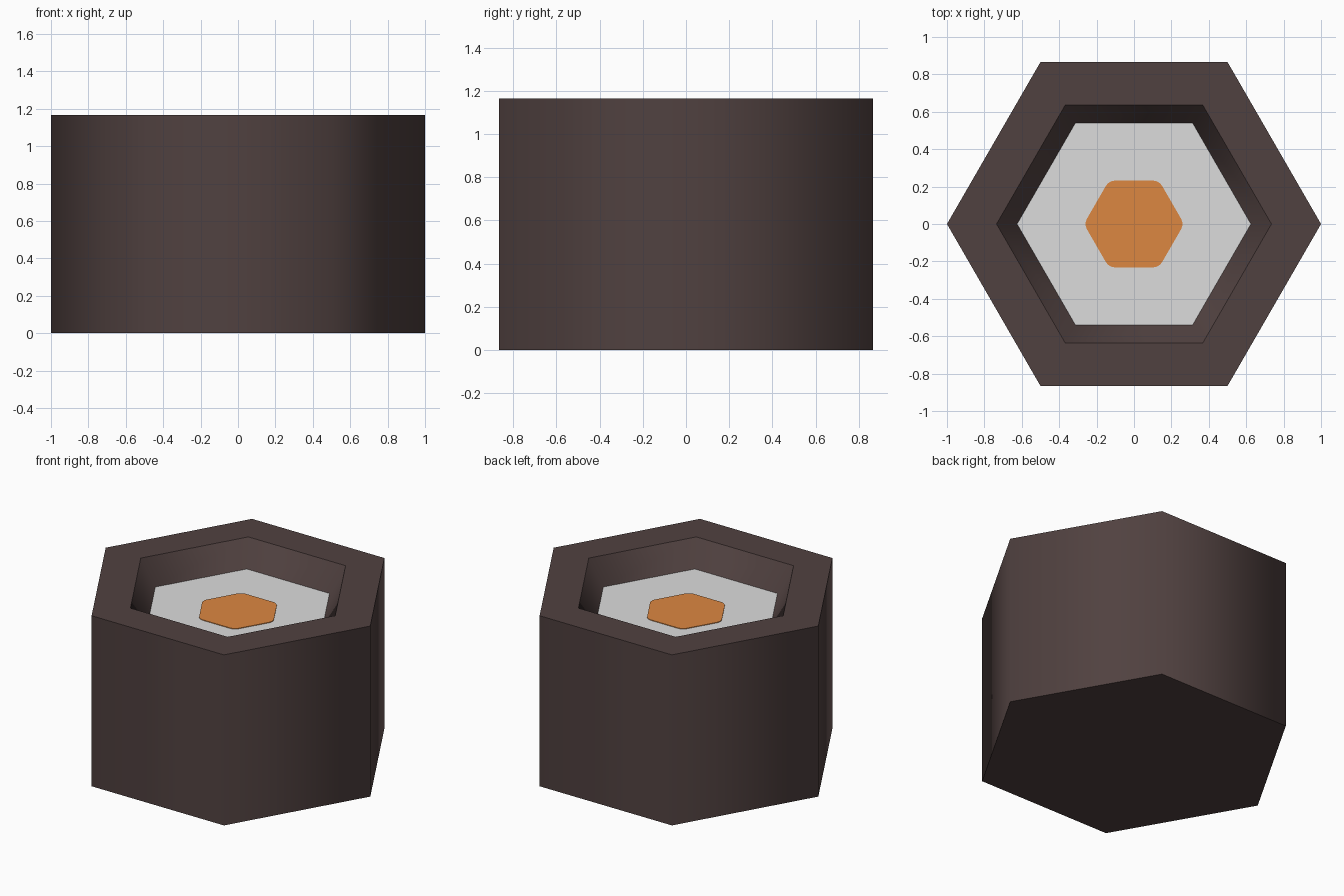
import bpy, bmesh, math

if "Cube" in bpy.data.objects:
    bpy.data.objects.remove(bpy.data.objects["Cube"])

HEIGHT, FLOOR = 1.165, 0.997


def material(name, rgb):
    m = bpy.data.materials.new(name)
    m.diffuse_color = (*rgb, 1.0)
    m.use_nodes = True
    m.node_tree.nodes["Principled BSDF"].inputs["Base Color"].default_value = m.diffuse_color
    return m


brown = material("dark brown", (0.081, 0.053, 0.051))
white = material("light grey", (0.72, 0.72, 0.72))
orange = material("orange", (0.72, 0.244, 0.053))


def ring(bm, r, z):
    return [bm.verts.new((r * math.cos(i * math.pi / 3),
                          r * math.sin(i * math.pi / 3), z)) for i in range(6)]


def finish(bm, name, mats):
    me = bpy.data.meshes.new(name)
    bm.to_mesh(me)
    bm.free()
    for m in mats:
        me.materials.append(m)
    ob = bpy.data.objects.new(name, me)
    bpy.context.collection.objects.link(ob)
    return ob


# Hexagonal cup: outer wall, flat rim, sloping inner wall, pale floor
bm = bmesh.new()
rings = [ring(bm, r, z) for r, z in
         ((1.0, 0), (1.0, HEIGHT), (0.735, HEIGHT), (0.625, FLOOR))]
bm.faces.new(rings[0][::-1])
for a, b, smooth in zip(rings, rings[1:], (True, False, True)):
    for i in range(6):
        j = (i + 1) % 6
        f = bm.faces.new((a[i], a[j], b[j], b[i]))
        f.smooth = smooth
floor = bm.faces.new(rings[-1])
floor.material_index = 1
# Keep the cap and rim edges sharp, walls shade smoothly round the corners
for e in bm.edges:
    if abs(e.verts[0].co.z - e.verts[1].co.z) < 1e-4:
        e.smooth = False
finish(bm, "hexagonal_cup", [brown, white])

# Orange hexagonal plate with rounded corners in the middle of the floor
bm = bmesh.new()
face = bm.faces.new(ring(bm, 0.268, FLOOR + 0.004))
bmesh.ops.bevel(bm, geom=list(bm.verts), offset=0.03, segments=3,
                profile=0.5, affect='VERTICES')
top = list(bm.faces)
rim = [e for e in bm.edges if e.is_boundary]
ext = bmesh.ops.extrude_edge_only(bm, edges=rim)
for v in ext["geom"]:
    if isinstance(v, bmesh.types.BMVert):
        v.co.z = FLOOR
bmesh.ops.recalc_face_normals(bm, faces=bm.faces)
if max(bm.faces, key=lambda f: f.calc_area()).normal.z < 0:
    bmesh.ops.reverse_faces(bm, faces=bm.faces)
finish(bm, "centre_plate", [orange])
